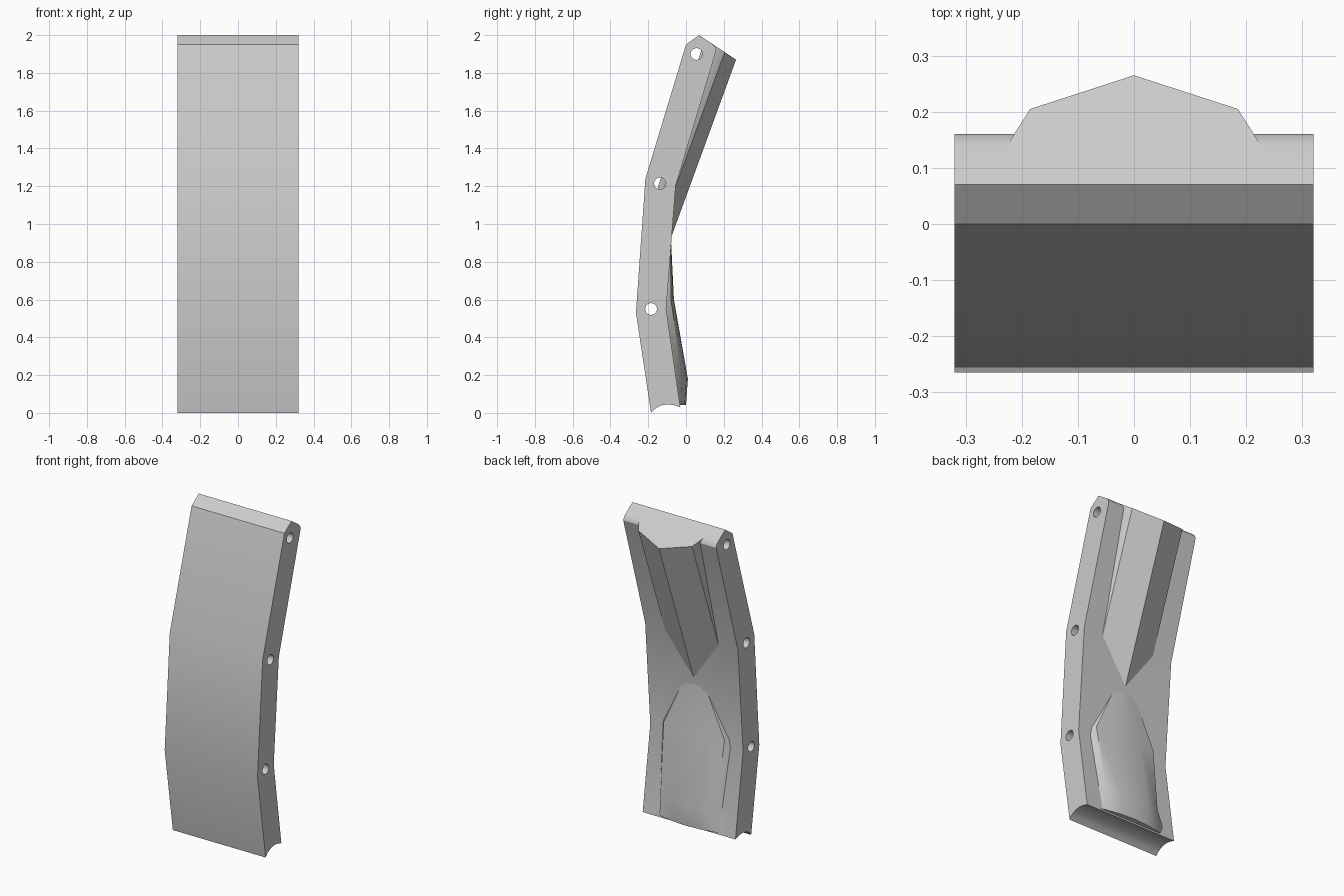
import bpy, bmesh, math
from mathutils import Vector

if "Cube" in bpy.data.objects:
    bpy.data.objects.remove(bpy.data.objects["Cube"])

grey = bpy.data.materials.new("plain grey")
grey.use_nodes = True
grey.diffuse_color = (0.6, 0.6, 0.6, 1)
grey.node_tree.nodes["Principled BSDF"].inputs["Base Color"].default_value = (0.6, 0.6, 0.6, 1)


def loft(name, rings):
    """Closed solid through equal-length rings of points."""
    bm = bmesh.new()
    rows = [[bm.verts.new(p) for p in ring] for ring in rings]
    n = len(rows[0])
    for a, b in zip(rows, rows[1:]):
        for i in range(n):
            j = (i + 1) % n
            bm.faces.new((a[i], a[j], b[j], b[i]))
    bm.faces.new(rows[0])
    bm.faces.new(rows[-1])
    bmesh.ops.recalc_face_normals(bm, faces=bm.faces)
    mesh = bpy.data.meshes.new(name)
    bm.to_mesh(mesh)
    bm.free()
    mesh.materials.append(grey)
    ob = bpy.data.objects.new(name, mesh)
    bpy.context.collection.objects.link(ob)
    return ob


def combine(target, other, operation):
    mod = target.modifiers.new(other.name, 'BOOLEAN')
    mod.operation, mod.solver, mod.object = operation, 'EXACT', other
    bpy.context.view_layer.objects.active = target
    bpy.ops.object.modifier_apply(modifier=mod.name)
    bpy.data.objects.remove(other)


# Bent slab with a scooped foot and a peaked top
W = 0.32
front = [(-0.185, 0), (-0.265, 0.53), (-0.215, 1.24), (0, 1.95), (0.07, 2)]
back = [(0.14, 1.953), (0.155, 1.938), (0.16, 1.92), (0.15, 1.885),
        (-0.055, 1.2), (-0.105, 0.55), (-0.03, 0.03)]
foot = [(-0.06, 0.04), (-0.095, 0.045), (-0.13, 0.04), (-0.165, 0.022)]
profile = front + back + foot
slab = loft("bent_slab", [[(x, y, z) for y, z in profile] for x in (-W, W)])

# Three cross holes
for y, z in [(0.055, 1.9), (-0.138, 1.215), (-0.185, 0.55)]:
    ring = [(y + 0.031 * math.cos(a * math.tau / 32), z + 0.031 * math.sin(a * math.tau / 32))
            for a in range(32)]
    drill = loft("hole_cutter", [[(x, p, q) for p, q in ring] for x in (-0.5, 0.5)])
    drill.hide_render = True
    combine(slab, drill, 'DIFFERENCE')


def mirrored(half, crown):
    return half + [crown] + [(-x, *rest) for x, *rest in reversed(half)]


# Upper ridge that sinks into the slab towards the middle
def ridge_ring(inner, shift):
    section = mirrored([(0.22, inner), (0.22, 0.15), (0.185, 0.205)], (0, 0.265))
    return [Vector((x, y, 2 - (y - 0.07) * 2 / 3)) + shift for x, y in section]


ridge = loft("upper_ridge", [ridge_ring(0.1, Vector((0, 0, 0))),
                             ridge_ring(0.14, Vector((0, -0.365, -1)))])

# Lower swelling: z, base half width, shoulder half width, base, shoulder and crown y
rows = [(0.93, 0.09, 0.06, -0.13, -0.082, -0.08),
        (0.6, 0.25, 0.21, -0.13, -0.08, -0.064),
        (0.18, 0.24, 0.19, -0.09, -0.02, 0.01),
        (0.042, 0.28, 0.2, -0.05, -0.025, 0)]
rings = [mirrored([(wb, yb, z), (ws, ys, z), (ws * 0.5, ys * 0.25 + yc * 0.75, z)], (0, yc, z))
         for z, wb, ws, yb, ys, yc in rows]
swelling = loft("lower_swelling", rings)

# Smooth the shallow bends, keep the rims sharp
bpy.ops.object.select_all(action='DESELECT')
for ob in (slab, ridge, swelling):
    ob.select_set(True)
bpy.context.view_layer.objects.active = slab
bpy.ops.object.shade_smooth_by_angle(angle=math.radians(30))
